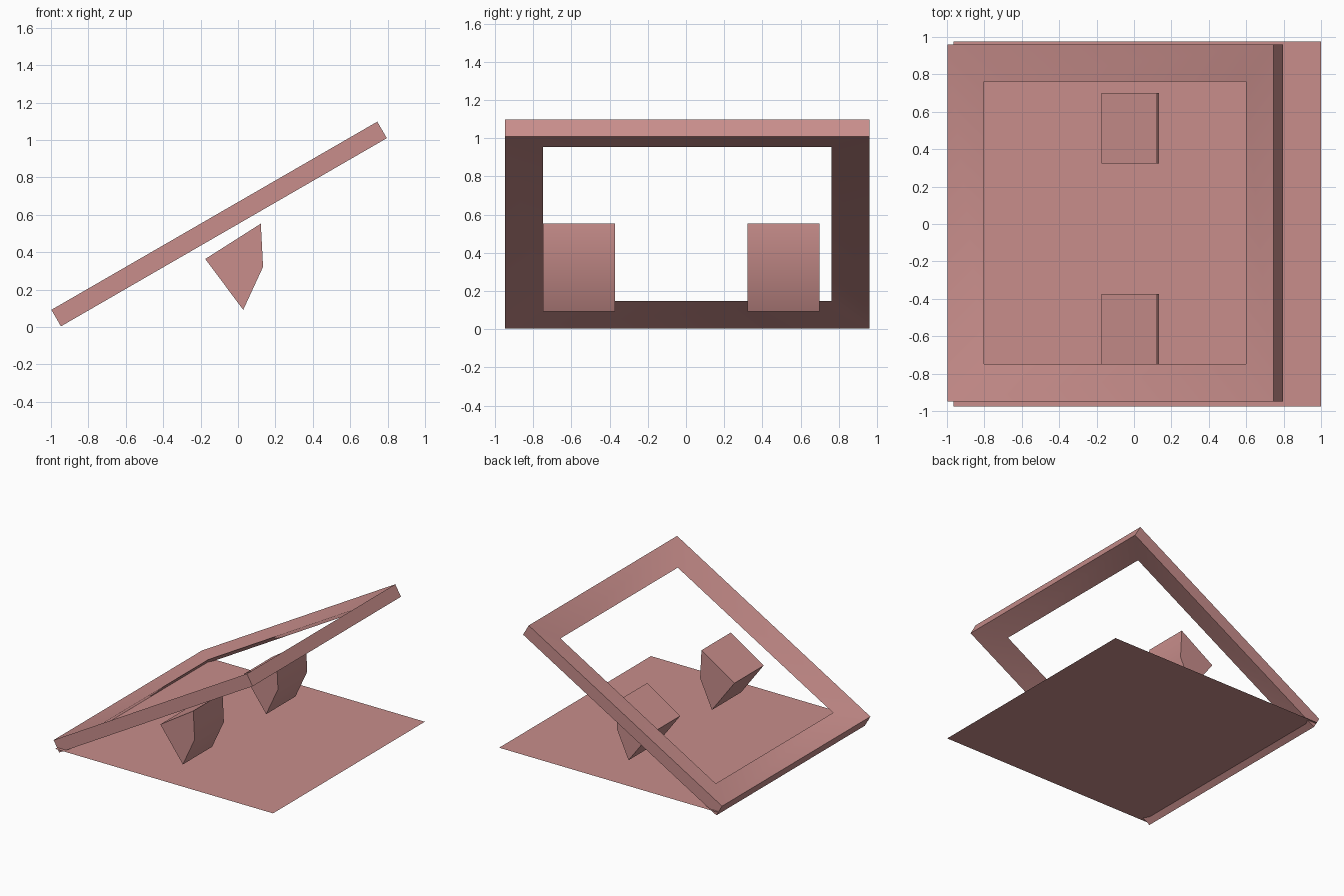
import bpy, bmesh, math
from mathutils import Matrix

cube = bpy.data.objects.get("Cube")
if cube:
    bpy.data.objects.remove(cube, do_unlink=True)

# One dusty pink for everything
COLOR = (0.58, 0.27, 0.26, 1.0)
pink = bpy.data.materials.new("dusty_pink")
pink.use_nodes = True
pink.diffuse_color = COLOR
pink.node_tree.nodes["Principled BSDF"].inputs["Base Color"].default_value = COLOR


def finish(name, bm):
    bmesh.ops.recalc_face_normals(bm, faces=bm.faces[:])
    mesh = bpy.data.meshes.new(name)
    bm.to_mesh(mesh)
    bm.free()
    mesh.materials.append(pink)
    obj = bpy.data.objects.new(name, mesh)
    bpy.context.collection.objects.link(obj)
    bpy.ops.object.select_all(action='DESELECT')
    obj.select_set(True)
    bpy.context.view_layer.objects.active = obj
    bpy.ops.object.shade_smooth_by_angle(angle=math.radians(30))
    return obj


def rect_loop(bm, hx, hy, z):
    return [bm.verts.new((sx * hx, sy * hy, z))
            for sx, sy in ((-1, -1), (1, -1), (1, 1), (-1, 1))]


# Tilted open frame: square outer rim, tapering to a thin inner edge
def make_frame(name, outer, inner, half_thick, tilt, center):
    bm = bmesh.new()
    loops = [rect_loop(bm, *outer, -half_thick),
             rect_loop(bm, *outer, half_thick),
             rect_loop(bm, *inner, 0)]
    for a, b in zip(loops, loops[1:] + loops[:1]):
        for i in range(4):
            j = (i + 1) % 4
            bm.faces.new((a[i], a[j], b[j], b[i]))
    bm.transform(Matrix.Translation(center) @ Matrix.Rotation(-tilt, 4, 'Y'))
    return finish(name, bm)


# Wedge block: profile in x and z, extruded along y
def make_block(name, profile, y0, y1):
    bm = bmesh.new()
    face = bm.faces.new([bm.verts.new((x, y0, z)) for x, z in profile])
    ext = bmesh.ops.extrude_face_region(bm, geom=[face], use_keep_orig=True)
    moved = [v for v in ext["geom"] if isinstance(v, bmesh.types.BMVert)]
    bmesh.ops.translate(bm, verts=moved, vec=(0, y1 - y0, 0))
    return finish(name, bm)


make_frame("tilted_frame", (1.006, 0.955), (0.808, 0.755), 0.051,
           math.radians(30), (-0.101, 0.006, 0.551))

WEDGE = [(-0.175, 0.364), (0.122, 0.553), (0.134, 0.322), (0.028, 0.092)]
make_block("front_wedge", WEDGE, -0.75, -0.373)
make_block("back_wedge", WEDGE, 0.323, 0.70)

# Flat base sheet
bm = bmesh.new()
sheet = rect_loop(bm, 0.982, 0.977, 0.04)
bm.faces.new(sheet)
bmesh.ops.translate(bm, verts=sheet, vec=(0.018, 0, 0))
finish("base_sheet", bm)
